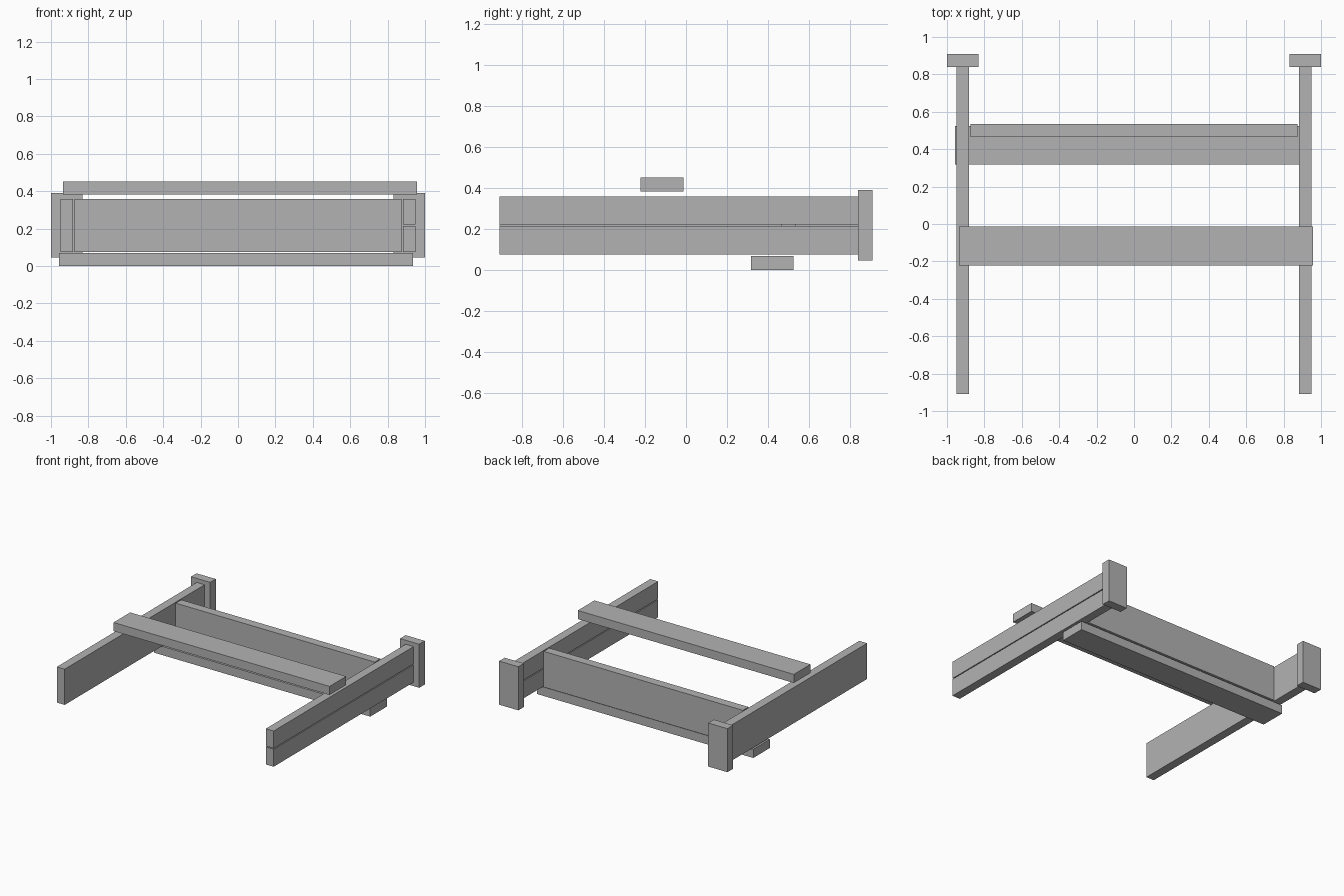
import bpy

cube = bpy.data.objects.get("Cube")
if cube:
    bpy.data.objects.remove(cube, do_unlink=True)

# Single plain grey for all timber
grey = bpy.data.materials.new("plain_grey")
grey.use_nodes = True
colour = (0.45, 0.45, 0.45, 1)
grey.diffuse_color = colour
bsdf = next(n for n in grey.node_tree.nodes if n.type == 'BSDF_PRINCIPLED')
bsdf.inputs["Base Color"].default_value = colour


def board(name, x, y, z):
    """Square-cut board spanning the given (min, max) ranges."""
    bpy.ops.mesh.primitive_cube_add(size=1, location=[(a + b) / 2 for a, b in (x, y, z)])
    ob = bpy.context.object
    ob.name = name
    ob.scale = [b - a for a, b in (x, y, z)]
    bpy.ops.object.transform_apply(location=False, rotation=False, scale=True)
    ob.data.materials.append(grey)
    return ob


RAIL_Y = (-0.91, 0.84)
BOTTOM, TOP = 0.076, 0.359

# Side rails: one wide board on the right, two narrow boards on the left
board("right_rail", (-0.95, -0.881), RAIL_Y, (BOTTOM, TOP))
board("left_rail_lower", (0.881, 0.95), RAIL_Y, (BOTTOM, 0.214))
board("left_rail_upper", (0.881, 0.95), RAIL_Y, (0.221, TOP))

# Back posts
for name, x in (("right_post", (-1, -0.832)), ("left_post", (0.832, 1))):
    board(name, x, (0.84, 0.91), (0.046, 0.391))

# Upright cross board between the rails
board("cross_board", (-0.873, 0.873), (0.465, 0.535), (BOTTOM, TOP))

# Flat planks below and above the rails
board("lower_plank", (-0.957, 0.936), (0.318, 0.525), (0, 0.069))
board("upper_plank", (-0.936, 0.957), (-0.221, -0.013), (0.383, 0.451))
